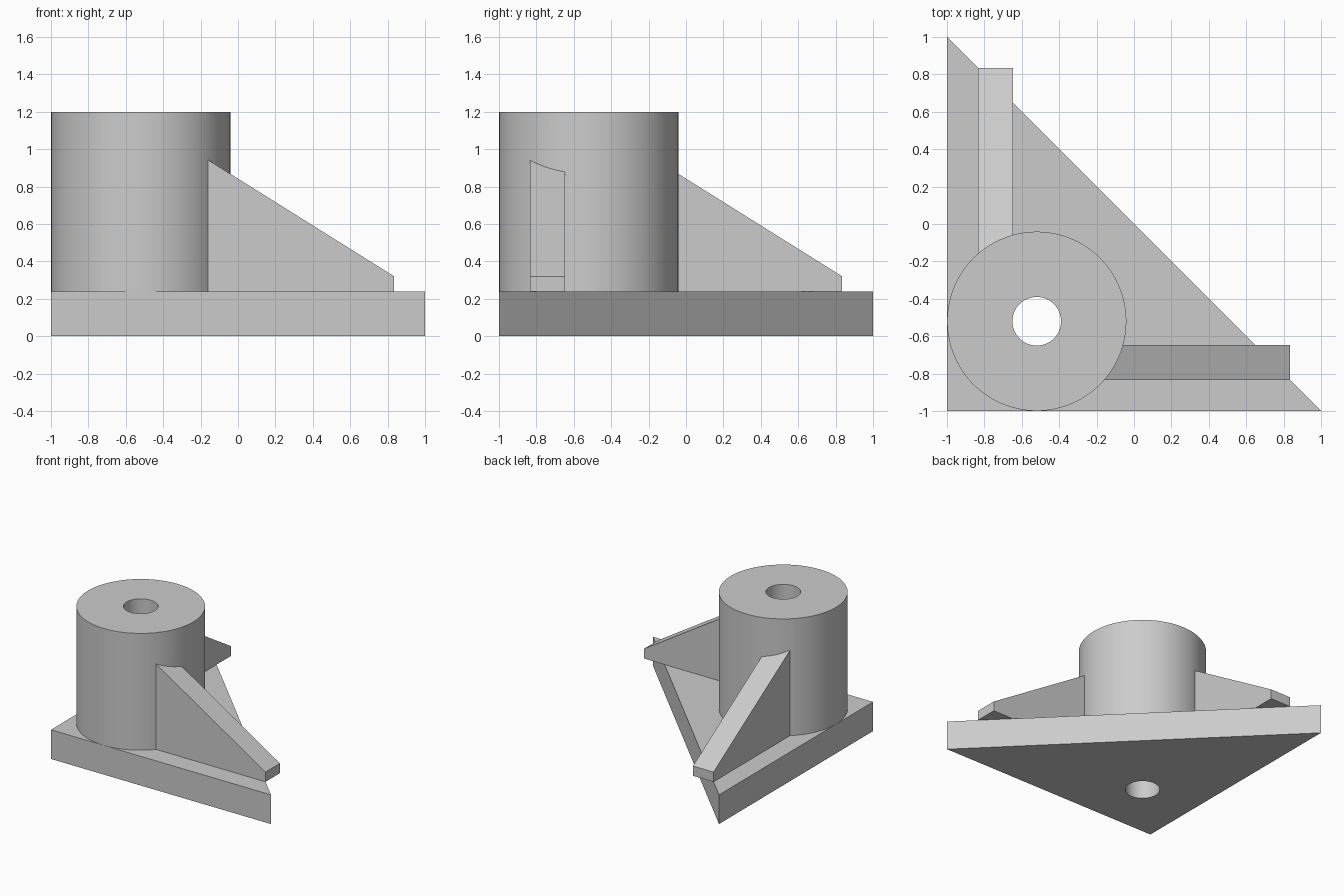
import bpy
import bmesh
import math
from mathutils import Vector

cube = bpy.data.objects.get("Cube")
if cube:
    bpy.data.objects.remove(cube, do_unlink=True)

AXIS = -0.52          # boss centre in x and y
BASE_TOP = 0.24
BOSS_TOP = 1.2

grey = bpy.data.materials.new("light_grey")
grey.use_nodes = True
colour = (0.6, 0.6, 0.6, 1.0)
grey.diffuse_color = colour
grey.node_tree.nodes["Principled BSDF"].inputs["Base Color"].default_value = colour


def prism(name, outline, offset):
    """Extrude a planar outline of 3D points along an offset."""
    bm = bmesh.new()
    face = bm.faces.new([bm.verts.new(p) for p in outline])
    grown = bmesh.ops.extrude_face_region(bm, geom=[face])["geom"]
    verts = [g for g in grown if isinstance(g, bmesh.types.BMVert)]
    bmesh.ops.translate(bm, verts=verts, vec=Vector(offset))
    bmesh.ops.recalc_face_normals(bm, faces=bm.faces)
    mesh = bpy.data.meshes.new(name)
    bm.to_mesh(mesh)
    bm.free()
    mesh.materials.append(grey)
    obj = bpy.data.objects.new(name, mesh)
    bpy.context.collection.objects.link(obj)
    return obj


def cylinder(name, radius, low, high, sides):
    turn = math.tau / sides
    ring = [(AXIS + radius * math.cos(i * turn), AXIS + radius * math.sin(i * turn), low)
            for i in range(sides)]
    return prism(name, ring, (0, 0, high - low))


def combine(target, tool, operation):
    """Apply a boolean and discard the tool."""
    mod = target.modifiers.new(tool.name, 'BOOLEAN')
    mod.operation, mod.solver, mod.object = operation, 'EXACT', tool
    bpy.context.view_layer.objects.active = target
    bpy.ops.object.modifier_apply(modifier=mod.name)
    bpy.data.objects.remove(tool, do_unlink=True)


# Triangular base plate
bracket = prism("corner_bracket", [(-1, -1, 0), (1, -1, 0), (-1, 1, 0)], (0, 0, BASE_TOP))

# Round boss
combine(bracket, cylinder("boss", 0.479, 0.1, BOSS_TOP, 128), 'UNION')

# Two sloping ribs, mirrored across the diagonal, rooted inside the boss
side = [(-0.3, BASE_TOP), (0.835, BASE_TOP), (0.835, 0.32), (-0.3, 1.03)]
combine(bracket, prism("front_rib", [(a, -0.835, z) for a, z in side], (0, 0.187, 0)), 'UNION')
combine(bracket, prism("left_rib", [(-0.835, a, z) for a, z in side], (0.187, 0, 0)), 'UNION')

# Through bore
combine(bracket, cylinder("bore", 0.13, -0.2, BOSS_TOP + 0.2, 64), 'DIFFERENCE')

# Smooth round walls, sharp edges elsewhere
bpy.ops.object.select_all(action='DESELECT')
bracket.select_set(True)
bpy.context.view_layer.objects.active = bracket
bpy.ops.object.shade_smooth_by_angle(angle=math.radians(25))
